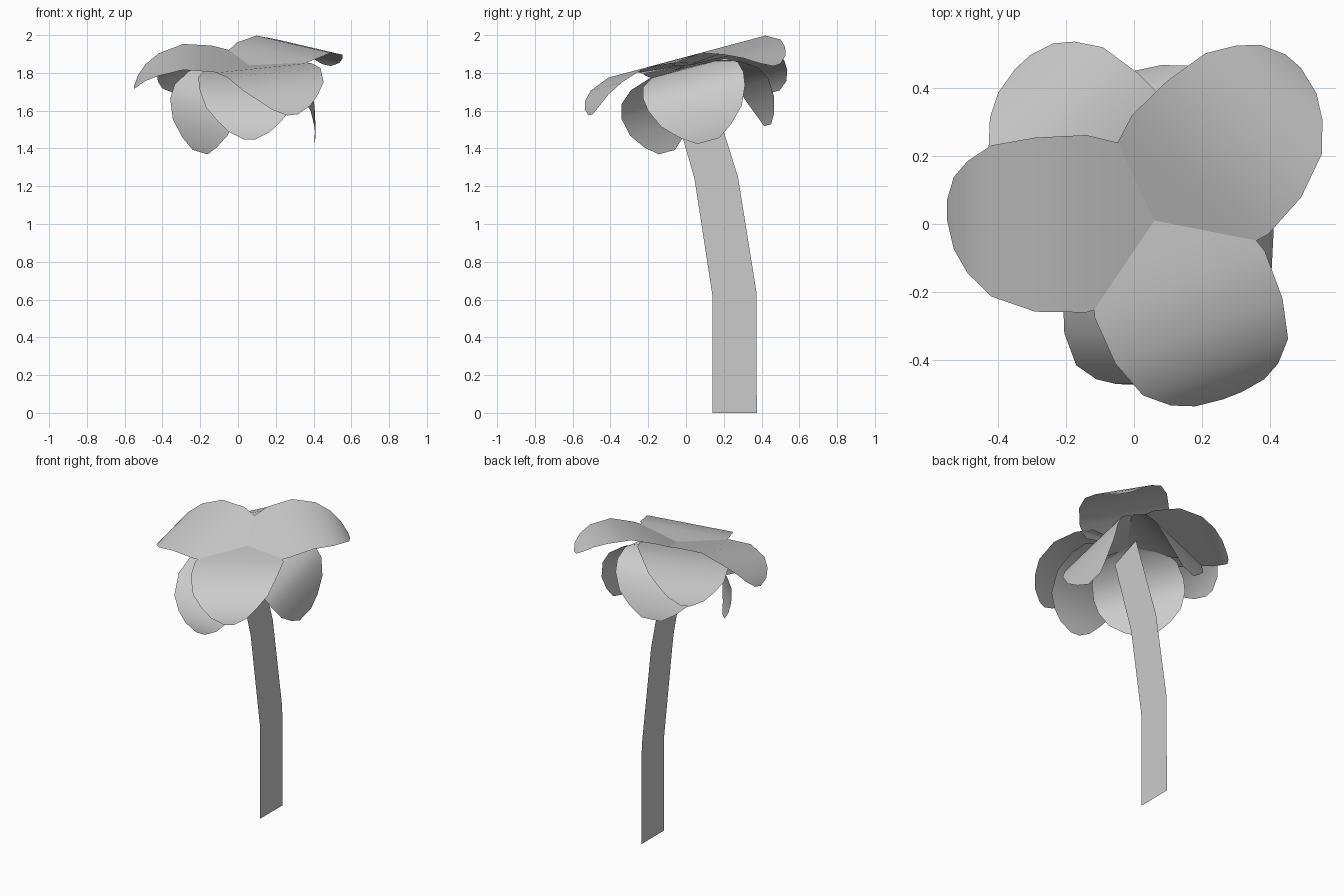
import bpy
from math import radians
from mathutils import Matrix, Vector

if "Cube" in bpy.data.objects:
    bpy.data.objects.remove(bpy.data.objects["Cube"])

# Petal cross rows: distance from centre, half width, height
OPEN = [(0, .02, 0), (.1, .24, .018), (.2, .27, .036), (.35, .265, .046),
        (.48, .23, .004), (.55, .17, -.04), (.59, .11, -.085), (.61, .03, -.12)]
HANGING = [(0, .02, -.01), (.1, .2, -.015), (.2, .26, -.05), (.285, .275, -.11),
           (.325, .265, -.18), (.345, .22, -.28), (.35, .14, -.36), (.345, .06, -.415)]
HEAD = Matrix.Translation((.06, .01, 1.84)) @ Matrix.Rotation(radians(15), 4, 'X')


def make_object(name, verts, faces, smooth=False):
    mesh = bpy.data.meshes.new(name)
    mesh.from_pydata(verts, [], faces)
    for p in mesh.polygons:
        p.use_smooth = smooth
    mesh.update()
    obj = bpy.data.objects.new(name, mesh)
    bpy.context.collection.objects.link(obj)
    return obj


def strip_faces(n):
    return [(2 * i, 2 * i + 2, 2 * i + 3, 2 * i + 1) for i in range(n - 1)]


def petal(name, rows, azimuth, pitch=0):
    place = (HEAD @ Matrix.Rotation(radians(azimuth), 4, 'Z')
             @ Matrix.Rotation(radians(pitch), 4, 'Y'))
    verts = [place @ Vector((u, s * w, h)) for u, w, h in rows for s in (1, -1)]
    make_object(name, verts, strip_faces(len(rows)), smooth=True)


# Flower head: three open petals, two half-lowered, three hanging
for i, az in enumerate((48, 180, -68)):
    petal(f"upper_petal_{i + 1}", OPEN, az)
for i, az in enumerate((133, 270)):
    petal(f"middle_petal_{i + 1}", OPEN, az, 13)
for i, az in enumerate((0, 109, 221)):
    petal(f"lower_petal_{i + 1}", HANGING, az)

# Stem: flat bent ribbon, (y, z) of front and back edges
stem = [((.14, 0), (.375, 0)), ((.14, .62), (.372, .645)),
        ((.045, 1.24), (.275, 1.25)), ((-.105, 1.76), (.09, 1.84))]
make_object("stem", [(.06, y, z) for pair in stem for y, z in pair], strip_faces(len(stem)))
